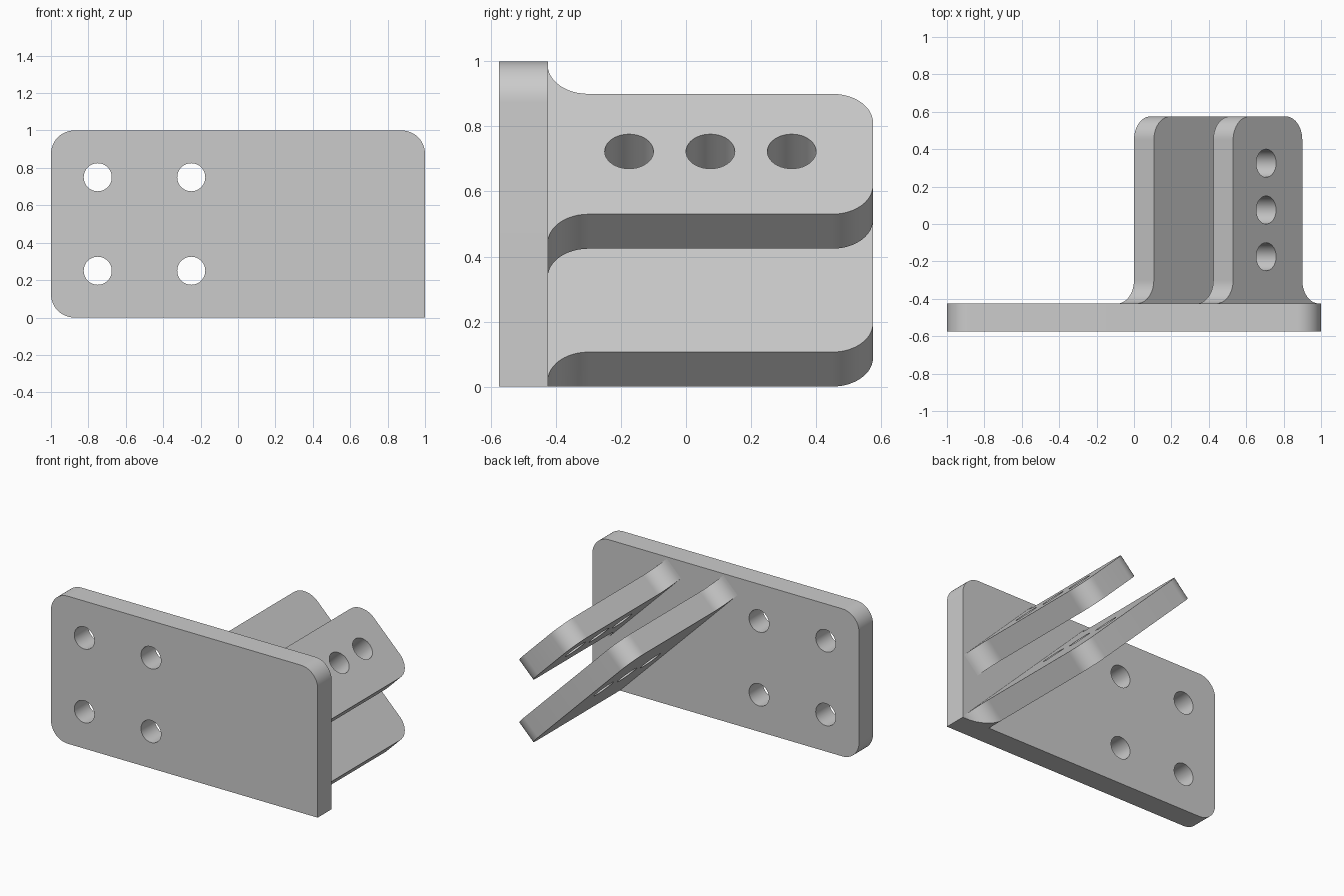
import bpy, bmesh, math
from mathutils import Matrix, Vector

cube = bpy.data.objects.get("Cube")
if cube:
    bpy.data.objects.remove(cube, do_unlink=True)

THICK = 0.15      # plate and fin thickness
R = 0.125         # corner and fillet radius
HOLE = 0.075      # bolt hole radius
BACK = -0.425     # rear face of the plate

grey = bpy.data.materials.new("plain grey")
grey.use_nodes = True
color = (0.6, 0.6, 0.6, 1)
grey.diffuse_color = color
grey.node_tree.nodes["Principled BSDF"].inputs["Base Color"].default_value = color


def arc(cx, cy, r, start, end, steps=12):
    angles = [math.radians(start + (end - start) * i / steps) for i in range(steps + 1)]
    return [(cx + r * math.cos(a), cy + r * math.sin(a)) for a in angles]


def slab(name, outline, holes, frame, clip_floor=False):
    """Extrude a pierced outline by the thickness along local -z, then place it."""
    bm = bmesh.new()
    loops = [outline] + [arc(x, y, HOLE, 0, 360, 40)[:-1] for x, y in holes]
    for loop in loops:
        verts = [bm.verts.new((x, y, 0)) for x, y in loop]
        for i, v in enumerate(verts):
            bm.edges.new((verts[i - 1], v))
    bmesh.ops.triangle_fill(bm, use_beauty=True, edges=bm.edges[:], normal=(0, 0, 1))
    grown = bmesh.ops.extrude_face_region(bm, geom=bm.faces[:], use_keep_orig=True)
    moved = [g for g in grown["geom"] if isinstance(g, bmesh.types.BMVert)]
    bmesh.ops.translate(bm, verts=moved, vec=(0, 0, -THICK))
    bm.transform(frame)
    if clip_floor:
        bmesh.ops.bisect_plane(bm, geom=bm.verts[:] + bm.edges[:] + bm.faces[:], dist=1e-5,
                               plane_co=(0, 0, 0), plane_no=(0, 0, -1), clear_outer=True)
        bmesh.ops.holes_fill(bm, edges=[e for e in bm.edges if e.is_boundary], sides=0)
    bmesh.ops.recalc_face_normals(bm, faces=bm.faces[:])
    mesh = bpy.data.meshes.new(name)
    bm.to_mesh(mesh)
    bm.free()
    mesh.materials.append(grey)
    ob = bpy.data.objects.new(name, mesh)
    bpy.context.collection.objects.link(ob)
    bpy.ops.object.select_all(action="DESELECT")
    ob.select_set(True)
    bpy.context.view_layer.objects.active = ob
    bpy.ops.object.shade_smooth_by_angle(angle=math.radians(30))


def basis(u, v, n, origin):
    m = Matrix((u, v, n)).transposed().to_4x4()
    m.translation = Vector(origin)
    return m


# Mounting plate: three rounded corners, one square, four bolt holes
plate = ([(1, 0)] + arc(1 - R, 1 - R, R, 0, 90) + arc(R - 1, 1 - R, R, 90, 180)
         + arc(R - 1, R, R, 180, 270))
bolts = [(x, z) for x in (-0.75, -0.25) for z in (0.25, 0.75)]
slab("mounting_plate", plate, bolts,
     basis((1, 0, 0), (0, 0, 1), (0, -1, 0), (0, BACK - THICK, 0)))

# Slanted fins: filleted root, rounded tip, three holes on shared axes
S = math.sqrt(0.5)


def fin(name, x, length, hole_at, clip):
    tip, root = 1.0, -0.01
    outline = ([(-R, root)] + arc(-R, R, R, -90, 0) + arc(R, tip - R, R, 180, 90)
               + arc(length - R, tip - R, R, 90, 0) + arc(length + R, R, R, 180, 270)
               + [(length + R, root)])
    holes = [(hole_at, v) for v in (0.25, 0.5, 0.75)]
    slab(name, outline, holes, basis((S, 0, -S), (0, 1, 0), (S, 0, S), (x, BACK, 0.9)), clip)


fin("upper_fin", 0.53, 0.523, 0.25, False)
fin("lower_fin", 0.106, 1.1225, 0.55, True)
